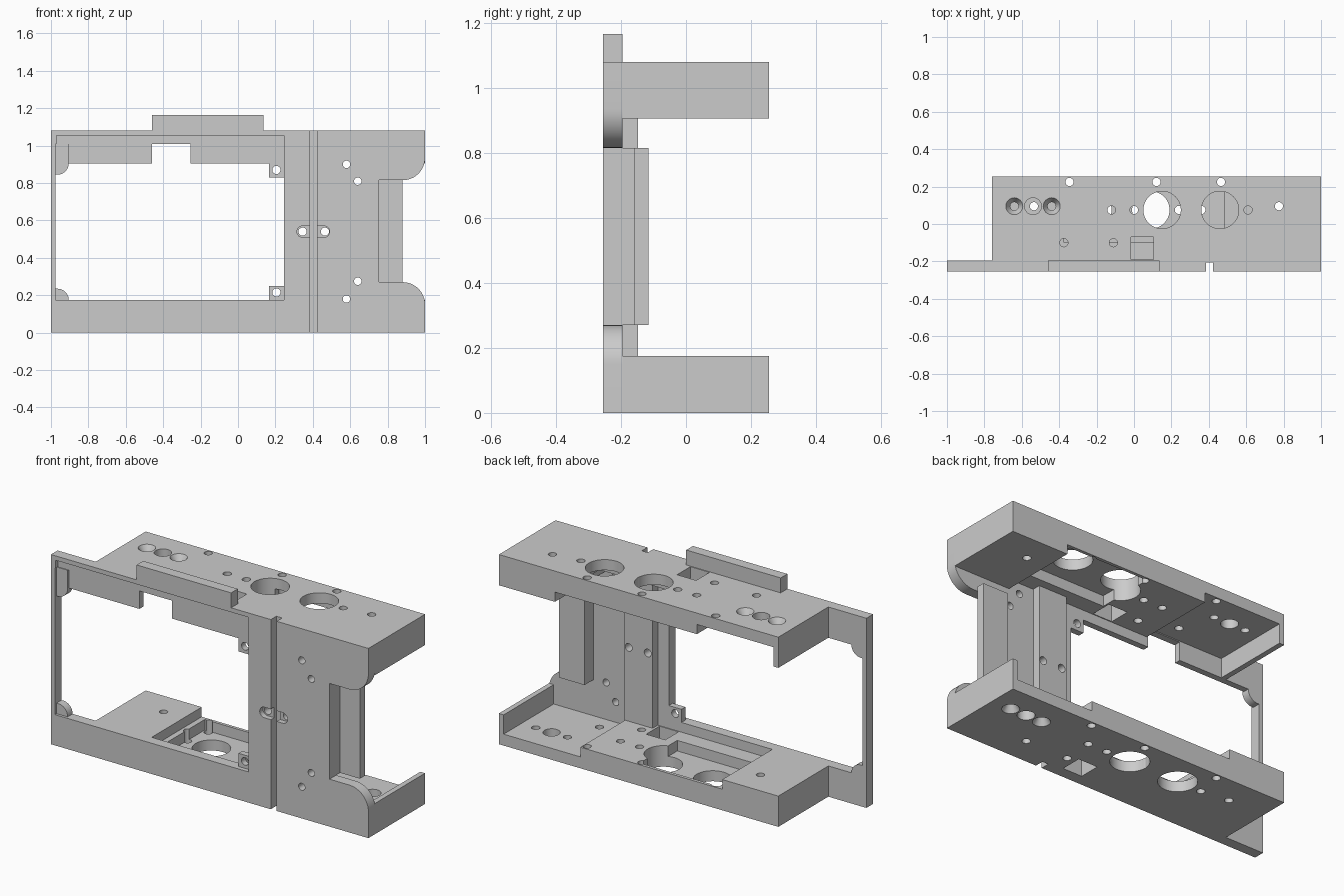
import bpy, bmesh
from math import sin, cos, pi, radians
from mathutils import Matrix

if "Cube" in bpy.data.objects:
    bpy.data.objects.remove(bpy.data.objects["Cube"])


def prism(name, pts, axis, a, b):
    """Extrude a 2D profile: axis 'y' takes (x, z) points, axis 'z' takes (x, y)."""
    bm = bmesh.new()
    put = (lambda p, d: (p[0], d, p[1])) if axis == 'y' else (lambda p, d: (p[0], p[1], d))
    lo = [bm.verts.new(put(p, a)) for p in pts]
    hi = [bm.verts.new(put(p, b)) for p in pts]
    bm.faces.new(lo)
    bm.faces.new(hi)
    for i in range(len(pts)):
        j = (i + 1) % len(pts)
        bm.faces.new((lo[i], lo[j], hi[j], hi[i]))
    bmesh.ops.recalc_face_normals(bm, faces=bm.faces)
    return finish(name, bm)


def finish(name, bm):
    me = bpy.data.meshes.new(name)
    bm.to_mesh(me)
    bm.free()
    ob = bpy.data.objects.new(name, me)
    bpy.context.collection.objects.link(ob)
    return ob


def rect(x0, x1, y0, y1):
    return [(x0, y0), (x1, y0), (x1, y1), (x0, y1)]


def arc(cx, cy, r, a0, a1, n=12):
    return [(cx + r * cos(radians(a0 + (a1 - a0) * i / n)),
             cy + r * sin(radians(a0 + (a1 - a0) * i / n))) for i in range(n + 1)]


def circle(cx, cy, r, n=32):
    return arc(cx, cy, r, 0, 360 - 360 / n, n - 1)


def activate(ob):
    bpy.ops.object.select_all(action='DESELECT')
    bpy.context.view_layer.objects.active = ob
    ob.select_set(True)


def cut(ob, cutter):
    cutter.hide_render = True
    m = ob.modifiers.new("cut", 'BOOLEAN')
    m.operation, m.solver, m.object = 'DIFFERENCE', 'EXACT', cutter
    activate(ob)
    bpy.ops.object.modifier_apply(modifier=m.name)
    bpy.data.objects.remove(cutter)


def cut_profile(ob, pts, axis, a, b):
    cut(ob, prism("cutter", pts, axis, a, b))


# Slabs: end wall, low floor, raised middle, full-height end block
SLAB = [(-.76, 0), (1, 0), (1, .175), (.97, .175), (.97, .065), (.487, .065),
        (.487, .12), (-.407, .12), (-.407, .175), (-.76, .175)]


def make_slab(name, square_x, row):
    ob = prism(name, SLAB, 'y', -.195, .255)
    # Motor pocket and its two large holes
    cut_profile(ob, rect(-.375, .125, -.1, .237), 'z', .06, .3)
    for x in (.09, -.22):
        cut_profile(ob, circle(x, .075, .1, 48), 'z', -.1, .3)
    # Square cable hole
    cut_profile(ob, rect(square_x - .06, square_x + .06, -.19, -.07), 'z', -.1, .3)
    # Small screw holes
    holes = [(.36, .075), (.24, .075), (.01, .075), (-.37, .075),
             (.615, -.1), (.35, -.1), (-.535, .095)] + [(x, .225) for x in row]
    for x, y in holes:
        cut_profile(ob, circle(x, y, .022, 20), 'z', -.1, .3)
    # Row of three holes, the outer two countersunk
    cut_profile(ob, circle(.78, .095, .045), 'z', -.1, .3)
    for x in (.68, .88):
        cut_profile(ob, circle(x, .095, .022, 20), 'z', -.1, .3)
        bm = bmesh.new()
        bmesh.ops.create_cone(bm, cap_ends=True, segments=32, radius1=.046, radius2=.021,
                              depth=.042, matrix=Matrix.Translation((x, .095, .02)))
        cut(ob, finish("cutter", bm))
    return ob


row = (-.345, .12, .465)
make_slab("bottom_slab", .24, row)
top = make_slab("top_slab", .195, [.24 - x for x in row])
top.data.transform(Matrix.Translation((.24, 0, 1.08)) @ Matrix.Rotation(pi, 4, 'Y'))

# Front plate with rounded right corners and a raised tab on top
outline = ([(-1, 0), (1, 0)] + arc(.88, .15, .12, 0, 90) + [(.755, .27), (.755, .815)]
           + arc(.88, .935, .12, -90, 0)
           + [(1, 1.08), (.135, 1.08), (.135, 1.165), (-.46, 1.165), (-.46, 1.08), (-1, 1.08)])
plate = prism("front_plate", outline, 'y', -.255, -.195)
cut_profile(plate, rect(-.975, .245, .175, 1.01), 'y', -.4, 0)
cut_profile(plate, rect(-.97, .245, 1.0, 1.055), 'y', -.4, -.235)
cut_profile(plate, rect(.385, .422, -.1, 1.3), 'y', -.4, -.205)
slot = arc(.46, .54, .03, -90, 90) + arc(.345, .54, .03, 90, 270)
cut_profile(plate, slot, 'y', -.4, -.225)

# Rib behind the plate
rib = prism("plate_rib", rect(.314, .49, .065, 1.015), 'y', -.195, -.148)
for x in (.345, .465):
    for ob in (plate, rib):
        cut_profile(ob, circle(x, .54, .022, 20), 'y', -.4, 0)
for x, z in ((.58, .9), (.64, .81), (.64, .275), (.58, .18)):
    cut_profile(plate, circle(x, z, .02, 20), 'y', -.4, -.15)

# Channel pillar at the right opening
prism("side_pillar", [(.72, -.195), (.755, -.195), (.755, -.16), (.88, -.16),
                      (.88, -.115), (.72, -.115)], 'z', .27, .815)

# Skirts hanging under the top rail, the left one with a rounded corner gusset
prism("right_skirt", rect(-.255, .245, .905, 1.01), 'y', -.23, -.195)
prism("left_skirt", rect(-.905, -.46, .905, 1.01), 'y', -.23, -.195)
prism("upper_gusset", [(-.975, .845)] + arc(-.965, .905, .06, -90, 0)
      + [(-.905, 1.01), (-.975, 1.01)], 'y', -.24, -.195)
prism("lower_gusset", [(-.975, .175)] + arc(-.965, .175, .06, 0, 90)
      + [(-.975, .235)], 'y', -.24, -.195)

# Screw tabs in the opening
for name, z0, z1, hz in (("upper_tab", .83, .905, .87), ("lower_tab", .175, .25, .215)):
    tab = prism(name, rect(.165, .245, z0, z1), 'y', -.23, -.195)
    cut_profile(tab, circle(.205, hz, .022, 20), 'y', -.4, 0)

for ob in list(bpy.data.objects):
    activate(ob)
    bpy.ops.object.shade_smooth_by_angle(angle=radians(30))
